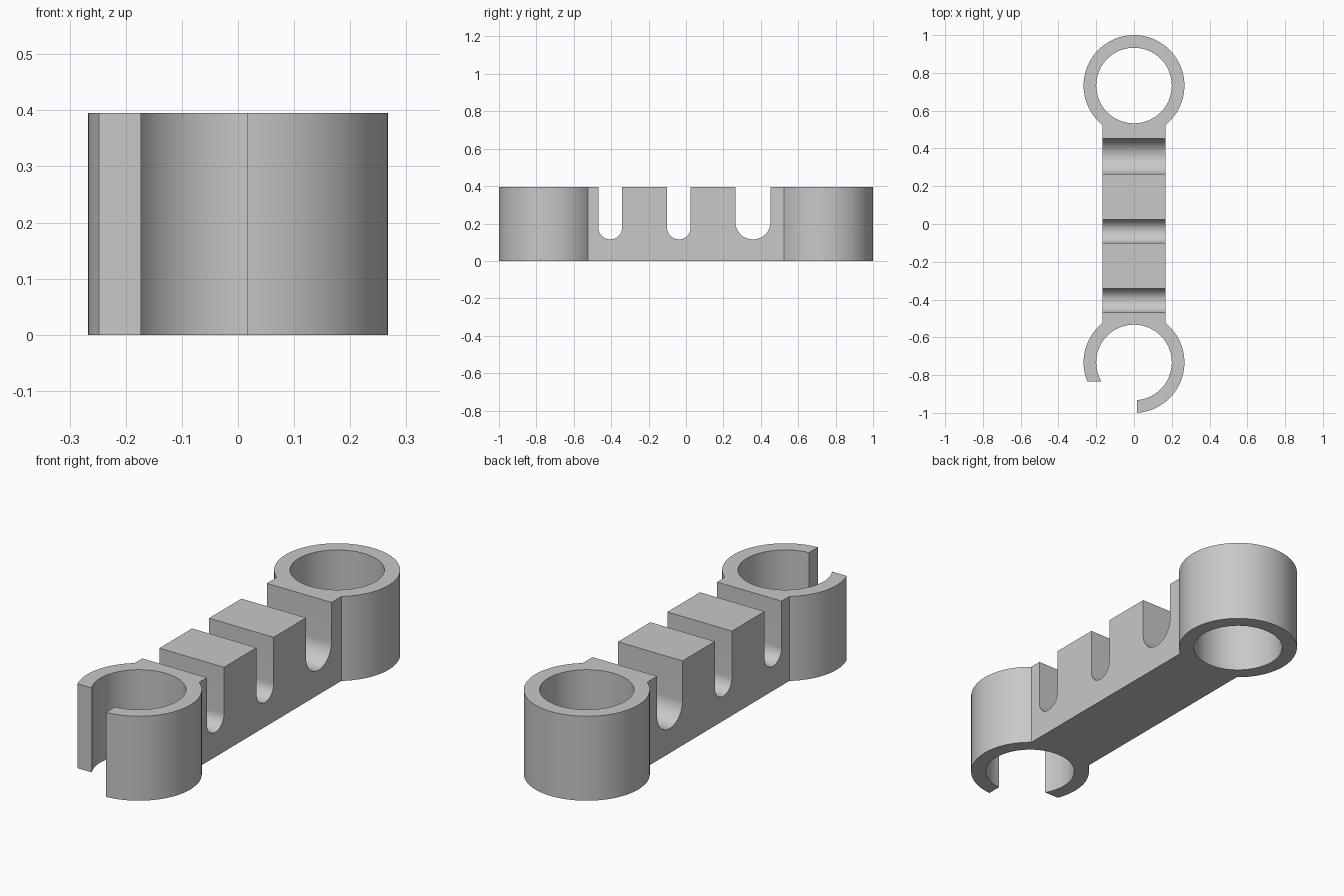
import bpy, bmesh
from math import sin, cos, acos, asin, pi, radians
from mathutils import Vector

if "Cube" in bpy.data.objects:
    bpy.data.objects.remove(bpy.data.objects["Cube"])

HEIGHT = 0.395
OUTER, INNER = 0.267, 0.2      # ring radii
CENTRE = 0.733                 # ring centre distance along y
HALF_WIDTH = 0.167             # connecting bar
GAP_X, GAP_Y = 0.017, 0.1      # hook opening, measured from the hook centre
SLOT_FLOOR = 0.115

grey = bpy.data.materials.new("plain grey")
grey.use_nodes = True
colour = (0.58, 0.58, 0.58, 1)
grey.diffuse_color = colour
grey.node_tree.nodes["Principled BSDF"].inputs["Base Color"].default_value = colour


def arc(cx, cy, r, start, end, n):
    """Points on an arc, both ends included."""
    steps = [start + (end - start) * i / n for i in range(n + 1)]
    return [(cx + r * cos(a), cy + r * sin(a)) for a in steps]


def prism(name, points, direction):
    """Extrude a closed 3D outline into a solid."""
    bm = bmesh.new()
    face = bm.faces.new([bm.verts.new(p) for p in points])
    side = bmesh.ops.extrude_face_region(bm, geom=[face])["geom"]
    moved = [v for v in side if isinstance(v, bmesh.types.BMVert)]
    bmesh.ops.translate(bm, verts=moved, vec=Vector(direction))
    bmesh.ops.recalc_face_normals(bm, faces=bm.faces)
    mesh = bpy.data.meshes.new(name)
    bm.to_mesh(mesh)
    bm.free()
    mesh.materials.append(grey)
    obj = bpy.data.objects.new(name, mesh)
    bpy.context.collection.objects.link(obj)
    return obj


def cut(body, cutter):
    """Subtract a cutter and discard it."""
    mod = body.modifiers.new("cut", 'BOOLEAN')
    mod.operation = 'DIFFERENCE'
    mod.solver = 'EXACT'
    mod.object = cutter
    cutter.hide_render = True
    bpy.context.view_layer.objects.active = body
    bpy.ops.object.modifier_apply(modifier=mod.name)
    bpy.data.objects.remove(cutter)


# Plan outline: open hook at the front, bar, closed ring at the back
join = acos(HALF_WIDTH / OUTER)
outline = arc(0, -CENTRE, OUTER, join, -acos(GAP_X / OUTER), 48)
outline += arc(0, -CENTRE, INNER, -acos(GAP_X / INNER), pi + asin(GAP_Y / INNER), 96)
outline += arc(0, -CENTRE, OUTER, pi + asin(GAP_Y / OUTER), pi - join, 32)
outline += arc(0, CENTRE, OUTER, pi + join, -join, 96)
body = prism("cable_holder_body", [(x, y, 0) for x, y in outline], (0, 0, HEIGHT))

# Bore through the back ring
bore = arc(0, CENTRE, INNER, 0, 2 * pi, 96)[:-1]
cut(body, prism("bore_cutter", [(x, y, -0.1) for x, y in bore], (0, 0, 1)))

# Round-bottomed slots across the bar: centre y, radius
for y, r in ((-0.405, 0.063), (-0.038, 0.063), (0.358, 0.094)):
    profile = arc(y, SLOT_FLOOR + r, r, pi, 2 * pi, 32)
    profile += [(y + r, 1), (y - r, 1)]
    cut(body, prism("slot_cutter", [(-0.4, py, pz) for py, pz in profile], (0.8, 0, 0)))

# Smooth curved walls, crisp corners
bpy.ops.object.select_all(action='DESELECT')
body.select_set(True)
bpy.context.view_layer.objects.active = body
bpy.ops.object.shade_smooth_by_angle(angle=radians(30))
